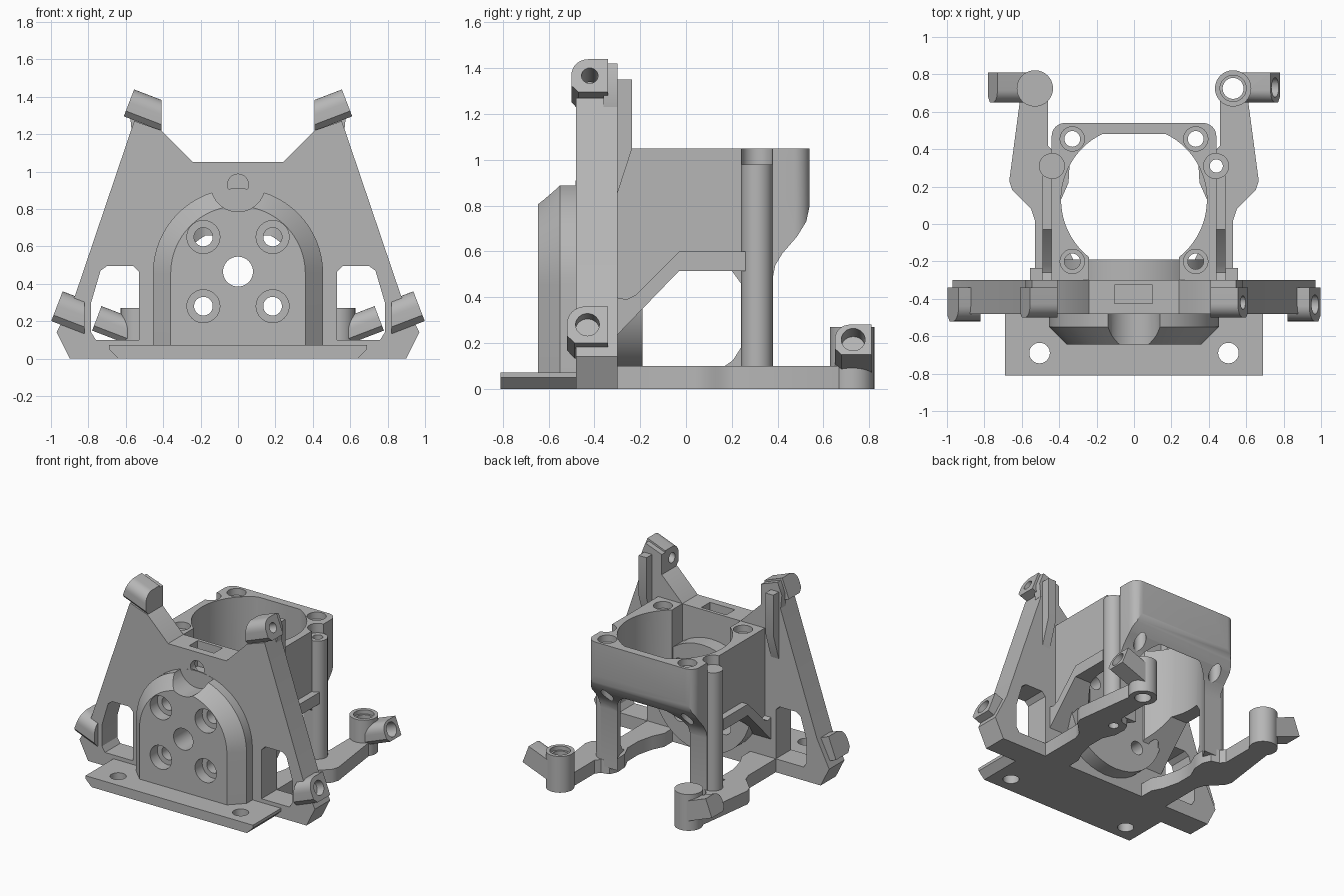
import bpy, bmesh
from math import sin, cos, pi, radians
from mathutils import Vector

cube = bpy.data.objects.get("Cube")
if cube:
    bpy.data.objects.remove(cube, do_unlink=True)

grey = bpy.data.materials.new("mid_grey")
grey.use_nodes = True
grey.diffuse_color = (0.47, 0.47, 0.47, 1)
grey.node_tree.nodes["Principled BSDF"].inputs["Base Color"].default_value = grey.diffuse_color
parts = []


def loft(name, rings):
    """Closed solid through rings of matching points."""
    bm = bmesh.new()
    rows = [[bm.verts.new(p) for p in ring] for ring in rings]
    n = len(rows[0])
    for a, b in zip(rows, rows[1:]):
        for i in range(n):
            j = (i + 1) % n
            bm.faces.new((a[i], a[j], b[j], b[i]))
    bm.faces.new(rows[0])
    bm.faces.new(rows[-1][::-1])
    bmesh.ops.recalc_face_normals(bm, faces=bm.faces)
    mesh = bpy.data.meshes.new(name)
    bm.to_mesh(mesh)
    bm.free()
    obj = bpy.data.objects.new(name, mesh)
    bpy.context.collection.objects.link(obj)
    return obj


def place(axis, u, v, w):
    return {"x": (w, u, v), "y": (u, w, v), "z": (u, v, w)}[axis]


def prism(name, axis, pts, lo, hi):
    return loft(name, [[place(axis, u, v, w) for u, v in pts] for w in (lo, hi)])


def circle(u, v, r, n=40):
    return [(u + r * cos(2 * pi * i / n), v + r * sin(2 * pi * i / n)) for i in range(n)]


def rod(axis, u, v, r, lo, hi, name="cutter"):
    return prism(name, axis, circle(u, v, r), lo, hi)


def box(x0, x1, y0, y1, z0, z1):
    return prism("cutter", "z", [(x0, y0), (x1, y0), (x1, y1), (x0, y1)], z0, z1)


def cut(obj, cutters, op="DIFFERENCE"):
    for c in cutters:
        c.hide_render = True
        m = obj.modifiers.new("cut", "BOOLEAN")
        m.operation, m.object, m.solver = op, c, "EXACT"
        dg = bpy.context.evaluated_depsgraph_get()
        dg.update()
        mesh = bpy.data.meshes.new_from_object(obj.evaluated_get(dg))
        obj.modifiers.clear()
        obj.data = mesh
        bpy.data.objects.remove(c, do_unlink=True)


def add(obj, mirror=False):
    parts.append(obj)
    if mirror:
        obj.modifiers.new("mirror", "MIRROR").use_mirror_merge = False
    return obj


def symmetric(half):
    return half + [(-u, v) for u, v in reversed(half)]


def motor_holes(bore):
    """Centre hole and four screw holes running front to back."""
    out = [rod("y", 0, 0.465, 0.08, -0.8, 0)]
    for x in (-0.185, 0.185):
        for z in (0.28, 0.65):
            out.append(rod("y", x, z, 0.05, -0.8, 0))
            if bore:
                out.append(rod("y", x, z, 0.088, -0.8, -0.56))
    return out


# Upright plate with two windows, a top slot and a sight hole
plate = add(prism("upright_plate", "y", symmetric(
    [(0.9, 0), (0.97, 0.14), (0.87, 0.34), (0.555, 1.27), (0.41, 1.22), (0.24, 1.05)]), -0.48, -0.30))
window = [(0.53, 0.1), (0.76, 0.1), (0.785, 0.14), (0.785, 0.3), (0.735, 0.47),
          (0.70, 0.495), (0.56, 0.495), (0.53, 0.465)]
cut(plate, [prism("cutter", "y", [(s * x, z) for x, z in window], -0.6, -0.2) for s in (-1, 1)])
cut(plate, motor_holes(False) + [box(-0.105, 0.1, -0.425, -0.325, 0.86, 1.2),
                                 rod("y", 0, 0.93, 0.056, -0.6, -0.38)])

# Front foot plate, bevelled underneath at the ends
foot = add(prism("foot_plate", "y", symmetric([(0.64, 0), (0.69, 0.05), (0.69, 0.072)]), -0.81, -0.46))
cut(foot, [rod("z", s * 0.505, -0.69, 0.055, -0.1, 0.2) for s in (-1, 1)])


# Arched front boss with chamfered rim
def arch(r, y):
    pts = [(r * cos(pi * i / 32), 0.455 + r * sin(pi * i / 32)) for i in range(33)]
    return [(x, y, z) for x, z in [(r, 0.03)] + pts + [(-r, 0.03)]]


boss = add(loft("front_boss", [arch(0.455, -0.47), arch(0.455, -0.55), arch(0.36, -0.645)]))
cut(boss, [rod("y", 0, 0.93, 0.145, -0.8, -0.482)] + motor_holes(True))

# Round seat behind the plate
seat = add(rod("y", 0, 0.45, 0.4, -0.31, -0.19, "round_seat"))
cut(seat, motor_holes(False))

# Housing: side profile, rounded rear corners, round vertical opening
profile = [(-0.31, 1.05), (0.54, 1.05), (0.54, 0.8), (0.525, 0.73), (0.485, 0.665), (0.42, 0.59),
           (0.39, 0.54), (0.38, 0.49), (0.38, 0.05), (0.17, 0.05), (0.17, 0.1), (0.205, 0.125),
           (0.24, 0.18), (0.24, 0.46), (0.2, 0.515), (-0.03, 0.515), (-0.31, 0.225)]
housing = add(prism("housing", "x", profile, -0.44, 0.44))
corner = [(0.37 + 0.07 * cos(a), 0.47 + 0.07 * sin(a)) for a in [pi / 2 * i / 8 for i in range(9)]]
cut(housing, [prism("cutter", "z", symmetric([(0.44, -0.5)] + corner), -0.1, 1.2)], "INTERSECT")
opening = prism("cutter", "z", circle(0, 0.13, 0.39, 72), -0.2, 1.3)
cut(opening, [box(-1, 1, -0.19, 0.48, -1, 2)], "INTERSECT")
cut(housing, [opening, box(-0.24, 0.24, -0.4, -0.1, -0.2, 1.3)])
for sx in (-1, 1):
    for y in (-0.2, 0.455):
        cut(housing, [rod("z", sx * 0.33, y, 0.065, 1.0, 1.2), rod("z", sx * 0.33, y, 0.042, 0.3, 1.2)])
    cut(housing, [rod("z", sx * 0.44, 0.31, 0.068, 0.98, 1.2), rod("z", sx * 0.44, 0.31, 0.035, -0.1, 1.2)])

# Flange along the lower edge of the housing side
add(prism("side_flange", "x", [(0.26, 0.6), (-0.03, 0.6), (-0.22, 0.41), (-0.26, 0.39), (-0.31, 0.4),
                               (-0.31, 0.225), (-0.03, 0.515), (0.26, 0.515)], 0.42, 0.49), True)

# Tall corner post
post = add(rod("z", 0.44, 0.31, 0.068, 0.01, 0.98, "corner_post"), True)
cut(post, [rod("z", 0.44, 0.31, 0.035, -0.1, 1.2)])

# Base arm sweeping to the rear
arm = add(prism("base_arm", "z", [
    (0.32, -0.31), (0.53, -0.31), (0.53, 0.02), (0.55, 0.08), (0.6, 0.13), (0.65, 0.18), (0.667, 0.23),
    (0.61, 0.66), (0.60, 0.72), (0.46, 0.72), (0.46, 0.42), (0.43, 0.385), (0.37, 0.37), (0.345, 0.31),
    (0.35, 0.22), (0.39, 0.13), (0.39, 0.0), (0.36, -0.12), (0.32, -0.2)], 0, 0.1), True)
cut(arm, [rod("z", 0.44, 0.31, 0.035, -0.1, 0.3), rod("z", 0.53, 0.725, 0.08, -0.1, 0.3)])

# Rear upright sleeve
sleeve = add(rod("z", 0.53, 0.725, 0.097, 0, 0.27, "rear_sleeve"), True)
cut(sleeve, [rod("z", 0.53, 0.725, 0.056, -0.1, 0.5), rod("z", 0.53, 0.725, 0.07, 0.24, 0.5)])


# Tilted lugs, rounded at the front, drilled along their axis
def lug(name, x, z, y0, y1, half, x_in, hole, depth, extra=()):
    t = radians(21)
    out, up = Vector((cos(t), 0, sin(t))), Vector((-sin(t), 0, cos(t)))
    r = half * 0.95
    prof = [(y1, -half), (y1, half)]
    prof += [(y0 + r - r * sin(a), half - r + r * cos(a)) for a in [pi / 2 * i / 8 for i in range(9)]]
    prof += [(y0, -half * 0.6), (y0 + half * 0.4, -half)]
    outer = [Vector((x, y, z)) + up * v for y, v in prof]
    inner = [p - out * ((p.x - x_in) / out.x) for p in outer]
    obj = add(loft(name, [outer, inner]), True)
    centre = Vector((x, (y0 + y1) / 2, z))
    ring = [Vector((0, u, 0)) + up * v for u, v in circle(0, 0, hole, 32)]
    drill = loft("cutter", [[centre + out * d + p for p in ring] for d in (0.1, -depth)])
    cut(obj, [drill] + list(extra))


lug("top_lug", 0.583, 1.367, -0.5, -0.34, 0.077, 0.41, 0.036, 0.4)
lug("low_lug", 0.968, 0.28, -0.52, -0.34, 0.085, 0.82, 0.052, 0.11)
lug("rear_lug", 0.755, 0.215, 0.65, 0.81, 0.07, 0.56, 0.052, 0.1, [rod("z", 0.53, 0.725, 0.08, 0, 0.5)])

# Backing block and stiffening rib behind each top lug
add(prism("lug_backing", "y", [(0.41, 1.2), (0.57, 1.23), (0.58, 1.33), (0.545, 1.42), (0.41, 1.37)],
          -0.36, -0.30), True)
add(prism("back_rib", "x", [(-0.31, 0.82), (-0.235, 1.05), (-0.235, 1.35), (-0.31, 1.35)], 0.49, 0.555), True)

# Shared material and smooth rounded faces
bpy.ops.object.select_all(action="DESELECT")
for obj in parts:
    obj.data.materials.clear()
    obj.data.materials.append(grey)
    obj.select_set(True)
bpy.context.view_layer.objects.active = parts[0]
bpy.ops.object.shade_smooth_by_angle(angle=radians(30))
